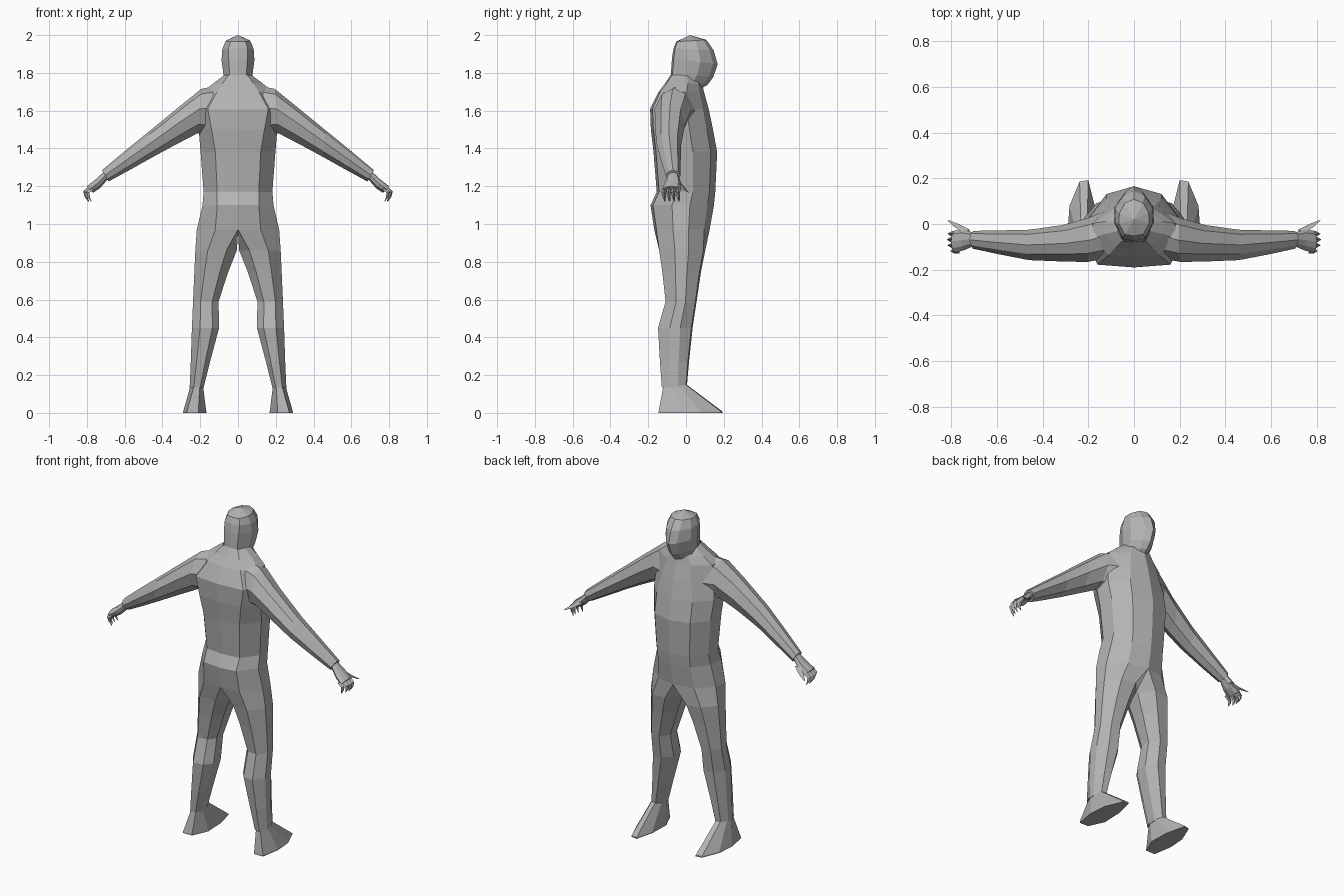
import bpy, bmesh
from mathutils import Vector

if "Cube" in bpy.data.objects:
    bpy.data.objects.remove(bpy.data.objects["Cube"])

suit = bpy.data.materials.new("plain grey")
suit.diffuse_color = (0.45, 0.45, 0.45, 1)
suit.use_nodes = True
suit.node_tree.nodes["Principled BSDF"].inputs["Base Color"].default_value = suit.diffuse_color


def finish(name, bm, mirror=True):
    """Turn a bmesh into a flat shaded object, mirrored across x."""
    if mirror:
        other = bm.copy()
        bmesh.ops.scale(other, vec=(-1, 1, 1), verts=other.verts)
        bmesh.ops.reverse_faces(other, faces=other.faces)
        tmp = bpy.data.meshes.new("tmp")
        other.to_mesh(tmp)
        bm.from_mesh(tmp)
        bpy.data.meshes.remove(tmp)
        bmesh.ops.remove_doubles(bm, verts=bm.verts, dist=0.0005)
    bmesh.ops.recalc_face_normals(bm, faces=bm.faces)
    me = bpy.data.meshes.new(name)
    bm.to_mesh(me)
    bm.free()
    me.materials.append(suit)
    ob = bpy.data.objects.new(name, me)
    bpy.context.collection.objects.link(ob)
    return ob


def skin(bm, a, b, closed):
    n = len(a)
    for i in range(n if closed else n - 1):
        j = (i + 1) % n
        bm.faces.new((a[i], a[j], b[j], b[i]))


def loft(bm, rings, closed=True, caps=True):
    vs = [[bm.verts.new(p) for p in r] for r in rings]
    for a, b in zip(vs, vs[1:]):
        skin(bm, a, b, closed)
    if caps:
        bm.faces.new(vs[0])
        bm.faces.new(vs[-1])
    return vs


def half_ring(zb, zf, yb, yf, w, wb, wf):
    """Half cross-section from the spine round to the front centre line."""
    prof = ((0, 0), (wb, .04), (w, .34), (w * .97, .62), (wf, .9), (0, 1))
    return [(x, yb + (yf - yb) * v, zb + (zf - zb) * v) for x, v in prof]


# Torso: z, back y, front y, half width, back panel, front panel
torso = [
    (1.79, -.08, .06, .07, .05, .045),
    (1.745, -.11, .085, .13, .08, .06),
    (1.70, -.145, .095, .185, .11, .08),
    (1.61, -.19, .12, .20, .16, .10),
    (1.50, -.186, .143, .208, .14, .12),
    (1.38, -.172, .165, .198, .12, .12),
    (1.17, -.155, .155, .182, .11, .11),
    (1.10, -.188, .148, .188, .11, .11),
    (0.97, -.168, .125, .218, .12, .12),
]
# Legs: z, inner x, outer x, back y, front y
legs = [
    (0.86, .006, .226, -.142, .102),
    (0.75, .050, .231, -.126, .08),
    (0.59, .103, .238, -.108, .056),
    (0.45, .100, .244, -.148, .035),
    (0.27, .148, .250, -.138, .016),
    (0.135, .182, .256, -.128, .004),
]
shape = ((.25, .04), (.7, 0), (1, .34), (1, .64), (.72, .96), (.3, 1), (0, .68), (0, .3))


def leg_ring(z, xi, xo, yb, yf):
    return [(xi + (xo - xi) * u, yb + (yf - yb) * v, z) for u, v in shape]


bm = bmesh.new()
tv = loft(bm, [half_ring(z, z, *r) for z, *r in torso], False, False)
hip = tv[-1] + [bm.verts.new((0, y, .955)) for y in (.04, -.08)]
lv = loft(bm, [leg_ring(*r) for r in legs], True, False)
skin(bm, hip, lv[0], True)
bm.faces.new(lv[-1])
finish("torso_and_legs", bm)

# Head with hood: back z, front z, back y, front y, half widths
head = [
    (1.74, 1.715, -.085, .075, .068, .045, .03),
    (1.785, 1.735, -.08, .112, .072, .045, .03),
    (1.81, 1.775, -.079, .143, .078, .045, .035),
    (1.88, 1.845, -.074, .168, .087, .05, .035),
    (1.93, 1.92, -.066, .146, .083, .05, .045),
    (1.965, 1.975, -.052, .108, .066, .04, .04),
]
bm = bmesh.new()
hv = loft(bm, [half_ring(*r) for r in head], False, False)
top = bm.verts.new((0, .02, 2.0))
for a, b in zip(hv[-1], hv[-1][1:]):
    bm.faces.new((a, b, top))
finish("head", bm)

# Feet: ankle, instep and sole
sole = [(.21, -.145), (.27, -.145), (.29, -.03), (.282, .08),
        (.238, .185), (.2, .192), (.172, .08), (.168, -.05)]
bm = bmesh.new()
loft(bm, [leg_ring(.15, .186, .25, -.118, .003),
          [(x, y, .008) for x, y in sole], [(x, y, 0) for x, y in sole]])
finish("feet", bm)


def arm_ring(tx, tz, bx, bz, yb, yf):
    """Eight-sided section: 0 is the lower edge, 1 the upper edge."""
    prof = ((1, .5), (.88, .2), (.55, 0), (.2, .12), (0, .45), (.12, .8), (.5, 1), (.88, .85))
    return [(bx + (tx - bx) * u, yb + (yf - yb) * v, bz + (tz - bz) * u) for u, v in prof]


# Arms: upper edge x z, lower edge x z, back y, front y
arms = [
    (.10, 1.735, .14, 1.47, -.15, .06),
    (.195, 1.715, .215, 1.48, -.166, .025),
    (.30, 1.63, .33, 1.42, -.164, -.005),
    (.465, 1.495, .45, 1.355, -.158, -.025),
    (.60, 1.385, .575, 1.285, -.133, -.028),
    (.72, 1.285, .685, 1.225, -.108, -.03),
]
bm = bmesh.new()
loft(bm, [arm_ring(*r) for r in arms])
finish("arms", bm)

# Hands: palm, then curled fingers and a thumb
bm = bmesh.new()
loft(bm, [arm_ring(.708, 1.278, .688, 1.238, -.095, -.04),
          arm_ring(.755, 1.235, .73, 1.19, -.115, -.025),
          arm_ring(.80, 1.20, .768, 1.165, -.125, -.03)])
finish("palms", bm)


def finger(bm, path):
    """Tapered three-sided finger along a path of points and radii."""
    rings = []
    for x, y, z, r in path:
        rings.append([(x + r, y, z + r * .6), (x - r * .6, y - r, z), (x - r * .6, y + r, z)])
    loft(bm, rings)


bm = bmesh.new()
for i, y in enumerate((-.115, -.09, -.065, -.04)):
    dx = (-.012, 0, .004, 0)[i]
    finger(bm, [(.782 + dx, y, 1.185, .013), (.805 + dx, y - .003, 1.165, .011),
                (.80 + dx, y, 1.14, .008), (.788 + dx, y + .004, 1.118, .002)])
finger(bm, [(.73, -.04, 1.215, .016), (.775, -.012, 1.185, .012), (.812, .014, 1.168, .003)])
finish("fingers_and_thumbs", bm)
